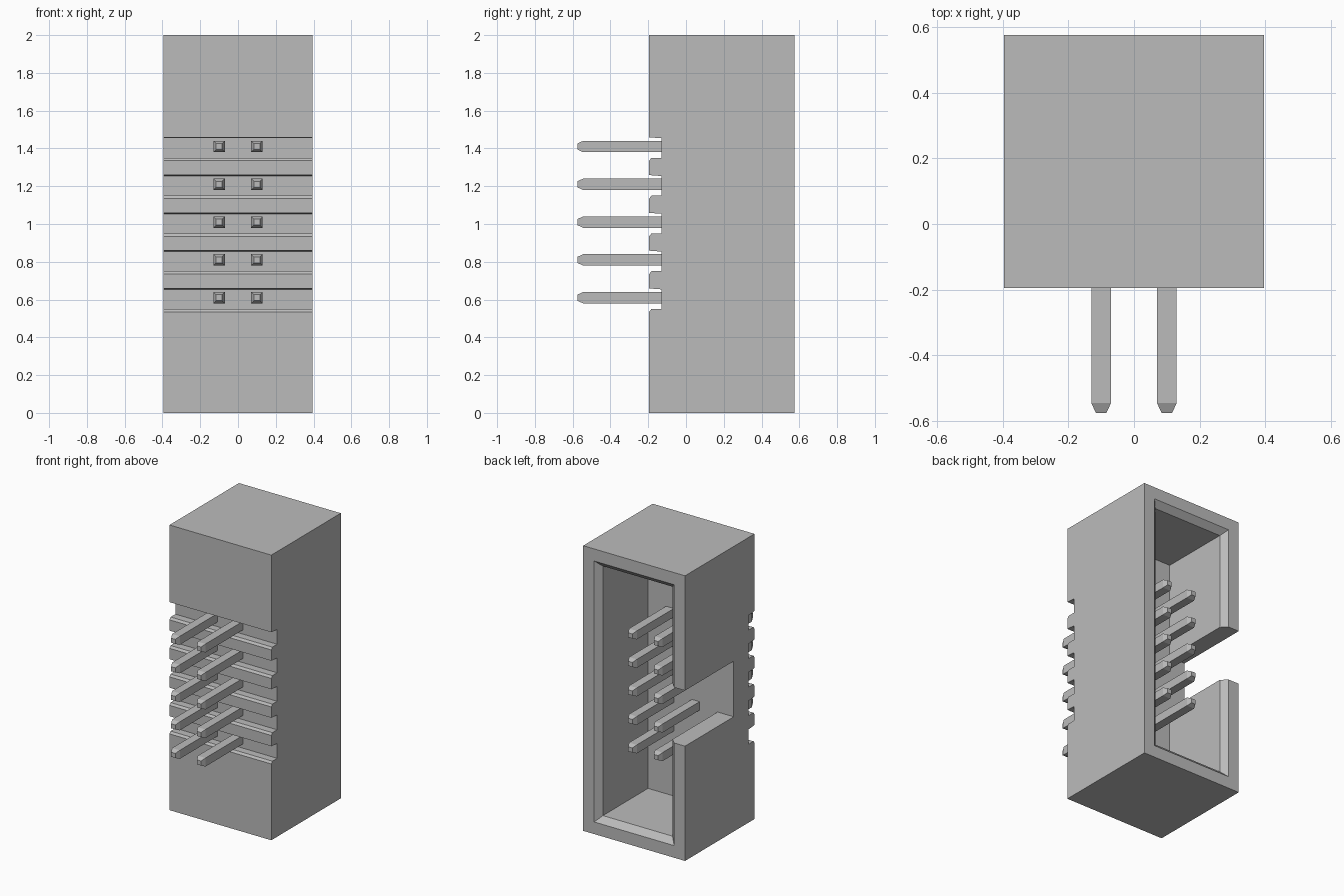
import bpy, bmesh

cube = bpy.data.objects.get("Cube")
if cube:
    bpy.data.objects.remove(cube, do_unlink=True)

grey = bpy.data.materials.new("plain grey")
grey.use_nodes = True
COLOUR = (0.5, 0.5, 0.5, 1.0)
grey.diffuse_color = COLOUR
grey.node_tree.nodes["Principled BSDF"].inputs["Base Color"].default_value = COLOUR

HALF_X, FRONT, BACK, HEIGHT = 0.395, -0.195, 0.575, 2.0
GROOVE_Y, FLOOR_Y = -0.13, 0.035
ROWS = [0.61 + 0.2 * i for i in range(5)]


def loft(name, rings):
    """Solid through rings of points with equal counts, capped at both ends."""
    bm = bmesh.new()
    loops = [[bm.verts.new(p) for p in ring] for ring in rings]
    n = len(loops[0])
    for a, b in zip(loops, loops[1:]):
        for i in range(n):
            j = (i + 1) % n
            bm.faces.new((a[i], a[j], b[j], b[i]))
    bm.faces.new(loops[0])
    bm.faces.new(loops[-1])
    bmesh.ops.recalc_face_normals(bm, faces=bm.faces)
    mesh = bpy.data.meshes.new(name)
    bm.to_mesh(mesh)
    bm.free()
    mesh.materials.append(grey)
    obj = bpy.data.objects.new(name, mesh)
    bpy.context.collection.objects.link(obj)
    return obj


def rect(cx, y, cz, hx, hz):
    return [(cx - hx, y, cz - hz), (cx + hx, y, cz - hz),
            (cx + hx, y, cz + hz), (cx - hx, y, cz + hz)]


# Housing: side profile with a groove per pin row, extruded across the width
profile = [(BACK, HEIGHT), (BACK, 0), (FRONT, 0)]
for z in ROWS:
    profile += [(FRONT, z - 0.075), (FRONT + 0.012, z - 0.06), (GROOVE_Y, z - 0.06),
                (GROOVE_Y, z + 0.044), (FRONT, z + 0.049)]
profile.append((FRONT, HEIGHT))
housing = loft("housing", [[(x, y, z) for y, z in profile] for x in (-HALF_X, HALF_X)])

# Cavity open to the back with a chamfered mouth
cavity = loft("cavity_cutter", [
    rect(0, FLOOR_Y, 1, 0.27, 0.875), rect(0, 0.535, 1, 0.27, 0.875),
    rect(0, 0.615, 1, 0.35, 0.955)])
# Keying notch through the right wall
notch = loft("notch_cutter", [rect(-0.4, y, 1, 0.2, 0.195) for y in (FLOOR_Y, 0.7)])

for cutter in (cavity, notch):
    cutter.hide_render = True
    mod = housing.modifiers.new(cutter.name, "BOOLEAN")
    mod.operation, mod.solver, mod.object = "DIFFERENCE", "EXACT", cutter
bpy.context.view_layer.update()
cut_mesh = bpy.data.meshes.new_from_object(
    housing.evaluated_get(bpy.context.evaluated_depsgraph_get()))
housing.modifiers.clear()
housing.data = cut_mesh
for cutter in (cavity, notch):
    bpy.data.objects.remove(cutter, do_unlink=True)

# Two columns of square pins with tapered tips
for row, z in enumerate(ROWS):
    for side, x in (("right", -0.1), ("left", 0.1)):
        loft(f"pin_{side}_{row + 1}", [
            rect(x, y, z, h, h) for y, h in
            ((-0.575, 0.016), (-0.545, 0.03), (0.445, 0.03), (0.475, 0.016))])
